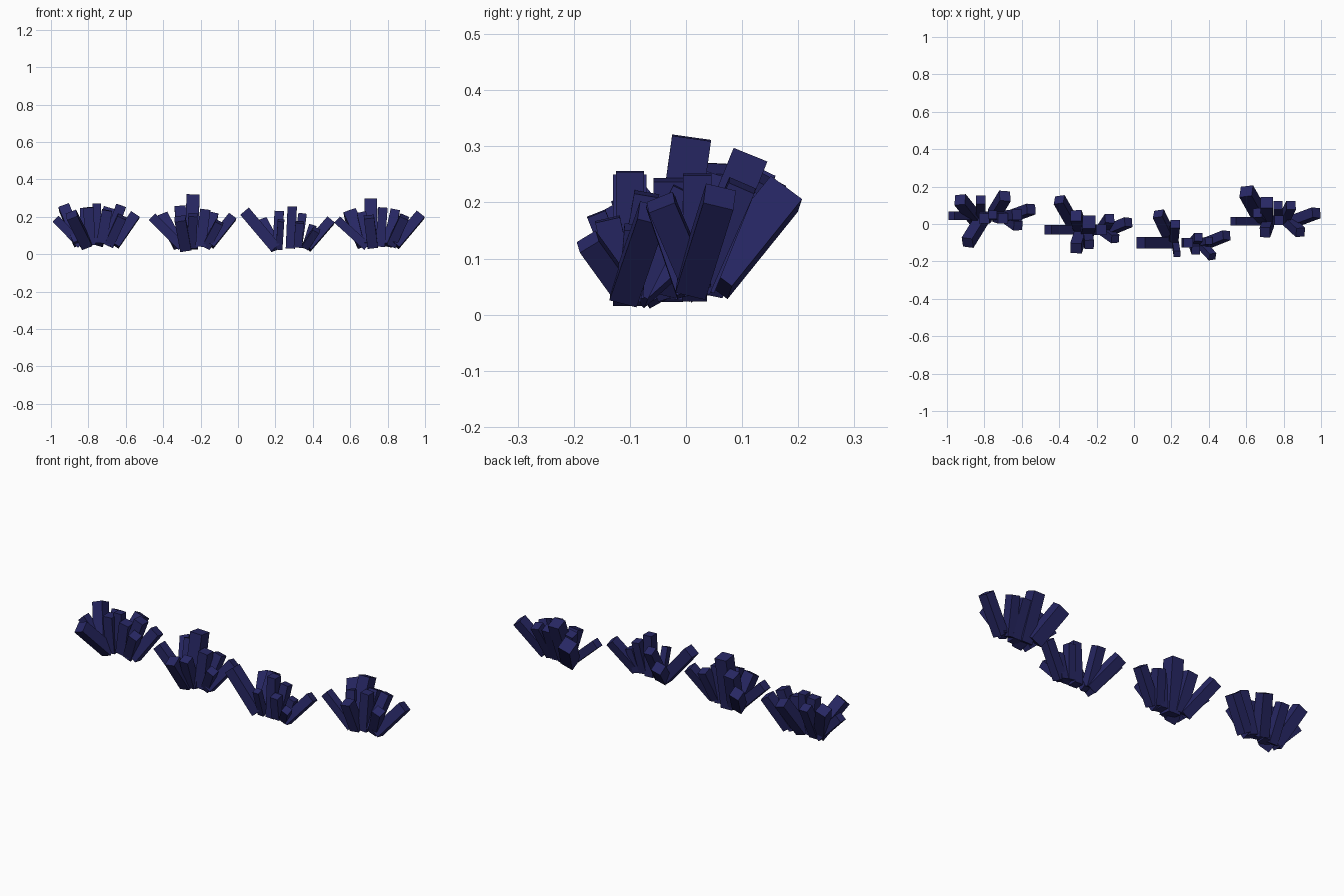
import bpy, bmesh
from mathutils import Vector, Matrix

navy = bpy.data.materials.new("navy")
navy.diffuse_color = (0.02, 0.02, 0.125, 1)


def add_bar(bm, tip, base, w):
    """Square bar running between the centres of its two end caps."""
    tip, base = Vector(tip), Vector(base)
    axis = tip - base
    rot = Vector((0, 0, 1)).rotation_difference(axis).to_matrix().to_4x4()
    size = Matrix.Diagonal((w, w, axis.length, 1))
    bmesh.ops.create_cube(bm, size=1, matrix=Matrix.Translation((tip + base) / 2) @ rot @ size)


def tuft(name, bars):
    bm = bmesh.new()
    for tx, ty, tz, bx, by, bz, w in bars:
        add_bar(bm, (tx, ty, tz), (bx, by, bz), w)
    mesh = bpy.data.meshes.new(name)
    bm.to_mesh(mesh)
    bm.free()
    mesh.materials.append(navy)
    bpy.context.collection.objects.link(bpy.data.objects.new(name, mesh))


# Each bar: tip x y z, base x y z, width
tuft("left_tuft", [
    (-.975, .045, .19, -.84, .045, .05, .045),
    (-.93, .13, .25, -.85, .03, .06, .06),
    (-.82, .13, .235, -.82, .04, .05, .05),
    (-.89, -.10, .21, -.81, .03, .05, .06),
    (-.80, .03, .25, -.79, .04, .05, .055),
    (-.755, .05, .27, -.755, .04, .06, .045),
    (-.69, .15, .235, -.75, .05, .06, .06),
    (-.70, .03, .235, -.73, .04, .06, .055),
    (-.625, .05, .26, -.70, .04, .05, .055),
    (-.55, .08, .21, -.66, .04, .05, .055),
    (-.62, -.01, .20, -.69, .04, .05, .05),
])

tuft("centre_left_tuft", [
    (-.46, -.03, .20, -.30, -.03, .04, .05),
    (-.40, .13, .20, -.32, -.01, .05, .055),
    (-.31, .045, .25, -.29, -.02, .05, .06),
    (-.24, .01, .315, -.25, -.03, .03, .07),
    (-.31, -.13, .19, -.28, -.04, .03, .06),
    (-.24, -.11, .21, -.25, -.04, .04, .05),
    (-.175, -.03, .24, -.20, -.03, .04, .055),
    (-.13, .03, .215, -.17, -.03, .05, .05),
    (-.03, .01, .20, -.15, -.04, .05, .05),
    (-.10, -.08, .17, -.17, -.03, .04, .045),
])

tuft("centre_right_tuft", [
    (.035, -.10, .23, .20, -.10, .035, .06),
    (.13, .055, .17, .20, -.09, .04, .055),
    (.22, .0, .22, .21, -.09, .04, .05),
    (.29, -.10, .255, .28, -.10, .03, .05),
    (.23, -.16, .18, .22, -.10, .03, .035),
    (.345, -.07, .215, .32, -.10, .04, .045),
    (.40, -.09, .155, .36, -.10, .03, .04),
    (.495, -.06, .18, .37, -.11, .035, .05),
    (.42, -.175, .13, .36, -.11, .04, .04),
    (.33, -.14, .17, .32, -.11, .04, .045),
])

tuft("right_tuft", [
    (.53, .015, .185, .69, .015, .04, .045),
    (.60, .175, .215, .67, .05, .06, .07),
    (.71, .115, .285, .71, .02, .05, .065),
    (.66, .06, .22, .70, .02, .05, .05),
    (.70, -.045, .20, .72, .01, .04, .055),
    (.775, .02, .25, .76, .02, .04, .05),
    (.77, .10, .235, .77, .02, .05, .05),
    (.84, .10, .23, .80, .02, .05, .05),
    (.975, .06, .21, .84, .01, .05, .055),
    (.89, -.045, .20, .82, .02, .05, .05),
])
